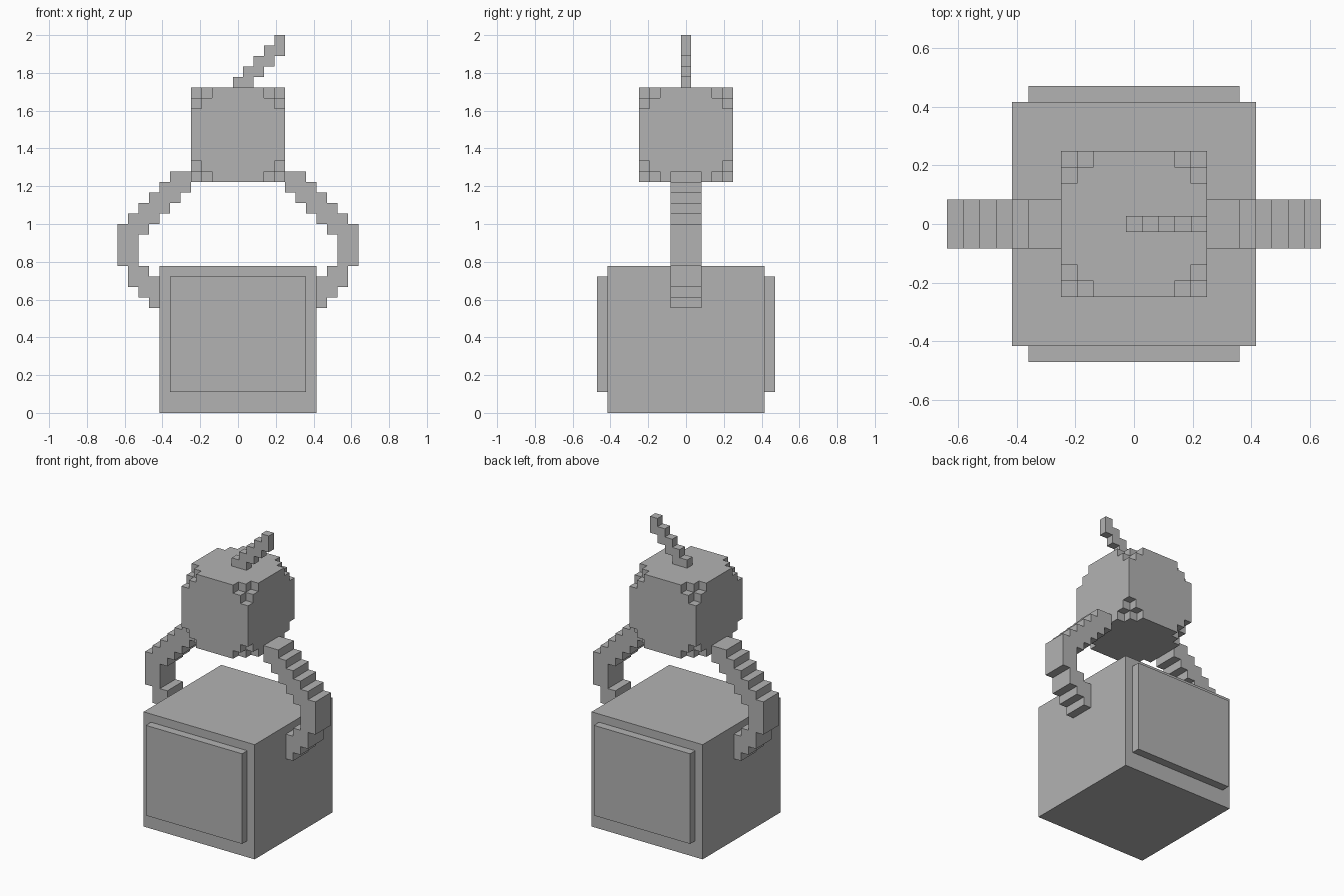
import bpy
import bmesh
from itertools import product
from mathutils import Vector

cube = bpy.data.objects.get("Cube")
if cube:
    bpy.data.objects.remove(cube, do_unlink=True)

U = 1 / 18  # size of one block

grey = bpy.data.materials.new("plain grey")
grey.use_nodes = True
grey.diffuse_color = (0.45, 0.45, 0.45, 1)
bsdf = next(n for n in grey.node_tree.nodes if n.type == "BSDF_PRINCIPLED")
bsdf.inputs["Base Color"].default_value = grey.diffuse_color


def add_object(name, bm):
    bmesh.ops.recalc_face_normals(bm, faces=bm.faces)
    mesh = bpy.data.meshes.new(name)
    bm.to_mesh(mesh)
    bm.free()
    mesh.materials.append(grey)
    obj = bpy.data.objects.new(name, mesh)
    bpy.context.collection.objects.link(obj)
    return obj


def box(name, low, high):
    """Box between two corners given in blocks."""
    bm = bmesh.new()
    bmesh.ops.create_cube(bm, size=1)
    low, high = Vector(low), Vector(high)
    for v in bm.verts:
        v.co = ((low + high) / 2 + v.co * (high - low)) * U
    return add_object(name, bm)


def blocks(name, cells):
    """Outer skin of a set of blocks; x and y cells are centred on whole numbers."""
    bm = bmesh.new()
    for cell in cells:
        centre = Vector(cell) + Vector((0, 0, 0.5))
        for axis, sign in product(range(3), (-1, 1)):
            step = [0, 0, 0]
            step[axis] = sign
            if tuple(c + s for c, s in zip(cell, step)) in cells:
                continue
            n = Vector(step) / 2
            a = Vector([float(i == (axis + 1) % 3) for i in range(3)]) / 2
            b = Vector([float(i == (axis + 2) % 3) for i in range(3)]) / 2
            ring = (n - a - b, n + a - b, n + a + b, n - a + b)
            bm.faces.new([bm.verts.new((centre + p) * U) for p in ring])
    bmesh.ops.remove_doubles(bm, verts=bm.verts, dist=U / 100)
    bmesh.ops.recalc_face_normals(bm, faces=bm.faces)
    bmesh.ops.dissolve_limit(bm, angle_limit=0.01, verts=bm.verts, edges=bm.edges)
    return add_object(name, bm)


# Body with a raised panel on the front and the back
box("body", (-7.5, -7.5, 0), (7.5, 7.5, 14))
box("front_panel", (-6.5, -8.5, 2), (6.5, -7.5, 13))
box("back_panel", (-6.5, 7.5, 2), (6.5, 8.5, 13))

# Head: a cube with stepped notches at its eight corners
head = set()
for x, y, z in product(range(-4, 5), repeat=3):
    if sum(4 - abs(c) for c in (x, y, z)) > 1:
        head.add((x, y, z + 26))
blocks("head", head)

# Arms: stepped columns (x, bottom, top) from the head out and back to the body
columns = [(5, 21, 23), (6, 20, 23), (7, 19, 22), (8, 18, 21), (9, 17, 20),
           (10, 12, 19), (11, 14, 18), (9, 11, 14), (8, 10, 13)]
for name, side in (("left_arm", 1), ("right_arm", -1)):
    blocks(name, {(side * x, y, z) for x, low, high in columns
                  for y in (-1, 0, 1) for z in range(low, high)})

# Antenna: a staircase rising to the left, with an upright tip
antenna = {(i + j, 0, 31 + i) for i in range(4) for j in (0, 1)}
antenna.add((4, 0, 35))
blocks("antenna", antenna)
